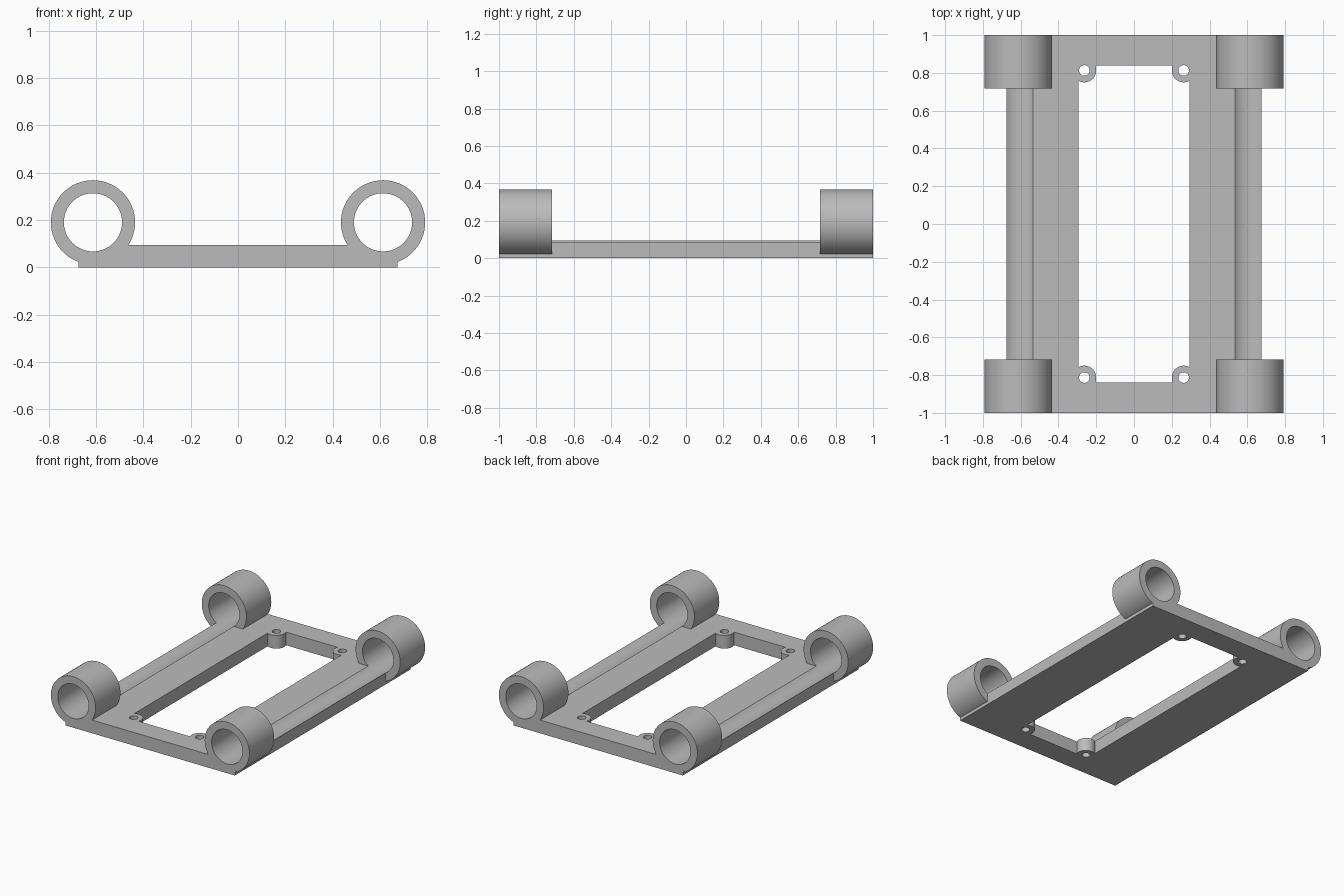
import bpy
from math import pi

cube = bpy.data.objects.get("Cube")
if cube:
    bpy.data.objects.remove(cube, do_unlink=True)

# Main dimensions
PLATE_X, PLATE_Z = 0.675, 0.095
TUBE_X, TUBE_Z = 0.613, 0.19
TUBE_R, BORE_R, TUBE_LEN = 0.178, 0.123, 0.283
WINDOW_X, WINDOW_Y = 0.295, 0.84
BOSS_X, BOSS_Y, BOSS_R, HOLE_R = 0.263, 0.813, 0.063, 0.028
SIGNS = (-1, 1)
CORNERS = [(sx, sy) for sx in SIGNS for sy in SIGNS]

grey = bpy.data.materials.new("plain_grey")
grey.use_nodes = True
colour = (0.5, 0.5, 0.5, 1)
grey.diffuse_color = colour
grey.node_tree.nodes["Principled BSDF"].inputs["Base Color"].default_value = colour


def box(name, half_x, half_y, z0, z1):
    bpy.ops.mesh.primitive_cube_add(size=2, location=(0, 0, (z0 + z1) / 2))
    ob = bpy.context.object
    ob.name = name
    ob.scale = (half_x, half_y, (z1 - z0) / 2)
    bpy.ops.object.transform_apply(location=True, rotation=True, scale=True)
    return ob


def cylinder(name, radius, depth, location, along_y=False, sides=64):
    bpy.ops.mesh.primitive_cylinder_add(
        vertices=sides, radius=radius, depth=depth, location=location,
        rotation=(pi / 2 if along_y else 0, 0, 0))
    ob = bpy.context.object
    ob.name = name
    bpy.ops.object.transform_apply(location=True, rotation=True, scale=True)
    return ob


def combine(target, tool, operation):
    """Apply a boolean to the target and discard the tool."""
    tool.hide_render = True
    mod = target.modifiers.new(tool.name, 'BOOLEAN')
    mod.operation = operation
    mod.solver = 'EXACT'
    mod.object = tool
    bpy.context.view_layer.objects.active = target
    bpy.ops.object.modifier_apply(modifier=mod.name)
    bpy.data.objects.remove(tool, do_unlink=True)


# Base plate with a window that leaves a round screw boss in each corner
frame = box("rod_mount_frame", PLATE_X, 1, 0, PLATE_Z)
window = box("window_cutter", WINDOW_X, WINDOW_Y, -0.1, 0.3)
for sx, sy in CORNERS:
    boss = cylinder("boss", BOSS_R, 1, (sx * BOSS_X, sy * BOSS_Y, 0))
    combine(window, boss, 'DIFFERENCE')
combine(frame, window, 'DIFFERENCE')

# Screw holes
for sx, sy in CORNERS:
    hole = cylinder("screw_hole", HOLE_R, 1, (sx * BOSS_X, sy * BOSS_Y, 0), sides=32)
    combine(frame, hole, 'DIFFERENCE')

# Tube holders at the four corners
for sx, sy in CORNERS:
    tube = cylinder("tube_holder", TUBE_R, TUBE_LEN,
                    (sx * TUBE_X, sy * (1 - TUBE_LEN / 2), TUBE_Z), along_y=True)
    combine(frame, tube, 'UNION')

# Full-length bores, which also groove the plate between the holders
for sx in SIGNS:
    bore = cylinder("rod_bore", BORE_R, 3, (sx * TUBE_X, 0, TUBE_Z), along_y=True)
    combine(frame, bore, 'DIFFERENCE')

# Finish
frame.data.materials.clear()
frame.data.materials.append(grey)
for face in frame.data.polygons:
    face.material_index = 0
bpy.ops.object.select_all(action='DESELECT')
frame.select_set(True)
bpy.context.view_layer.objects.active = frame
bpy.ops.object.shade_smooth_by_angle(angle=pi / 6)
